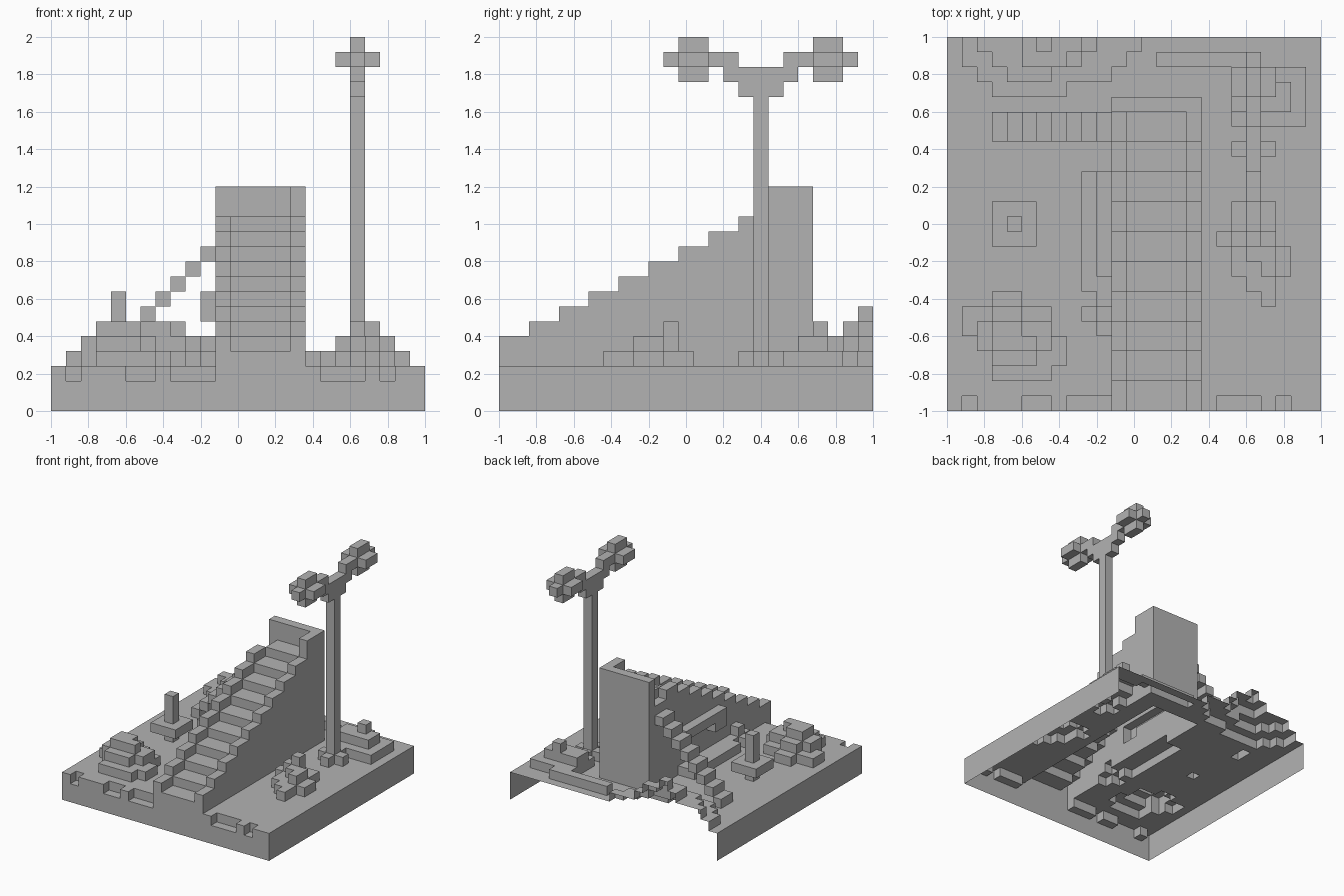
import bpy
import bmesh
from mathutils import Vector

if "Cube" in bpy.data.objects:
    bpy.data.objects.remove(bpy.data.objects["Cube"], do_unlink=True)

V = 0.08   # edge of one block
N = 25     # blocks along each side

stone = bpy.data.materials.new("stone_grey")
stone.use_nodes = True
stone.diffuse_color = (0.45, 0.45, 0.45, 1)
stone.node_tree.nodes["Principled BSDF"].inputs["Base Color"].default_value = (0.45, 0.45, 0.45, 1)

parts = {}


def fill(name, xs, ys, zs):
    """Add a block range (inclusive pairs or single numbers) to a part."""
    span = [range(r, r + 1) if isinstance(r, int) else range(r[0], r[1] + 1)
            for r in (xs, ys, zs)]
    cells = parts.setdefault(name, set())
    cells.update((i, j, k) for i in span[0] for j in span[1] for k in span[2])


def rows(name, z, table):
    """Add a flat layer from rows of y: (first x, last x)."""
    for y, xs in table.items():
        fill(name, xs, y, z)


# Ground slab with small notches along the front rim
fill("ground", (0, N - 1), (0, N - 1), (0, 2))
for i in (1, 5, 6, 8, 9, 10, 18, 19, 20, 22):
    parts["ground"].discard((i, 0, 2))

# Main staircase: treads two blocks deep between raised side rails
for s in range(9):
    y = (2 * s, 2 * s + 1)
    fill("stair_treads", (12, 15), y, (3, 3 + s))
    for x in (11, 16):
        fill("stair_rails", x, y, (3, 4 + s))

# Landing tower with a back wall, one side wall and an open side
fill("landing", (12, 15), (18, 19), (3, 12))
fill("landing", 11, (18, 19), (3, 11))
fill("landing_walls", (11, 16), 20, (3, 14))
fill("landing_walls", 16, (18, 19), (3, 14))

# Floating side steps down to the ground
for s in range(8):
    fill("side_steps", 10 - s, (18, 19), 10 - s)

# Ledge and climbing growth on the stair side
fill("side_ledge", 9, (8, 15), 3)
fill("side_ledge", 10, (8, 15), 3)
fill("side_growth", 10, (11, 15), 7)
fill("side_growth", 10, (9, 10), (6, 7))
fill("side_growth", 10, (5, 7), 3)
fill("side_growth", 10, 6, 4)
fill("side_growth", 9, 6, 3)

# Pedestal table with a post
fill("pedestal", 4, 12, 3)
fill("pedestal", (3, 5), (11, 13), 4)
fill("pedestal", 4, 12, (5, 7))

# Front mound
rows("front_mound", 3, {2: (3, 6), 3: (3, 7), 4: (2, 7), 5: (1, 6), 6: (1, 6), 7: (3, 4)})
rows("front_mound", 4, {3: (3, 5), 4: (2, 6), 5: (2, 6), 6: (3, 4)})
rows("front_mound", 5, {4: (3, 5), 5: (3, 4)})

# Side shrub
rows("side_shrub", 3, {7: 21, 8: (20, 21), 9: (19, 22), 10: (19, 22), 11: (18, 21), 12: (19, 21)})
rows("side_shrub", 4, {9: 21, 10: (20, 21), 11: (19, 20)})
fill("side_shrub", 20, 11, 5)

# Stepped rocks and low kerb at the back
fill("back_rocks", (19, 23), (19, 22), 3)
fill("back_rocks", (19, 22), (20, 21), 4)
fill("back_rocks", 21, 21, 5)
fill("back_kerb", (14, 20), 23, 3)

# Back mound against the rear edge
rows("back_mound", 3, {21: (3, 7), 22: (2, 10), 23: (1, 11), 24: (1, 12)})
rows("back_mound", 4, {22: (4, 6), 23: (3, 8), 24: (2, 9)})
rows("back_mound", 5, {23: (5, 7), 24: (5, 8)})
fill("back_mound", 6, 24, 6)

# Lamp post with a cross foot
fill("lamp_post", 20, 17, (3, 20))
fill("lamp_foot", (19, 21), 17, 3)
fill("lamp_foot", 20, (16, 18), 3)
parts["lamp_foot"] -= parts["lamp_post"]

# Lamp bracket and two lamps, mirrored about the post
fill("lamp_bracket", 20, (16, 18), 21)
fill("lamp_bracket", 20, (15, 19), 22)
for side in (-1, 1):
    def along(a, b):
        return tuple(sorted((17 + side * a, 17 + side * b)))
    fill("lamp_bracket", 20, along(2, 3), 23)
    fill("lamps", 20, along(4, 5), (22, 24))
    fill("lamps", (19, 21), along(4, 5), 23)
    fill("lamps", 20, along(3, 6), 23)
parts["lamp_bracket"] -= parts["lamps"]

solid = set().union(*parts.values())


def build(name, cells):
    """Skin a part, leaving out faces hidden by neighbours, the underside and the rear edge."""
    bm = bmesh.new()
    for c in sorted(cells):
        for axis in range(3):
            for step in (-1, 1):
                near = list(c)
                near[axis] += step
                if tuple(near) in solid or near[2] < 0 or near[1] >= N:
                    continue
                u, w = (axis + 1) % 3, (axis + 2) % 3
                loop = []
                for a, b in ((0, 0), (1, 0), (1, 1), (0, 1))[::step]:
                    p = Vector(c)
                    p[axis] += step > 0
                    p[u] += a
                    p[w] += b
                    loop.append(bm.verts.new(p * V - Vector((1, 1, 0))))
                bm.faces.new(loop)
    bmesh.ops.remove_doubles(bm, verts=bm.verts, dist=0.001)
    mesh = bpy.data.meshes.new(name)
    bm.to_mesh(mesh)
    bm.free()
    mesh.materials.append(stone)
    bpy.context.collection.objects.link(bpy.data.objects.new(name, mesh))


for part, cells in parts.items():
    build(part, cells)
